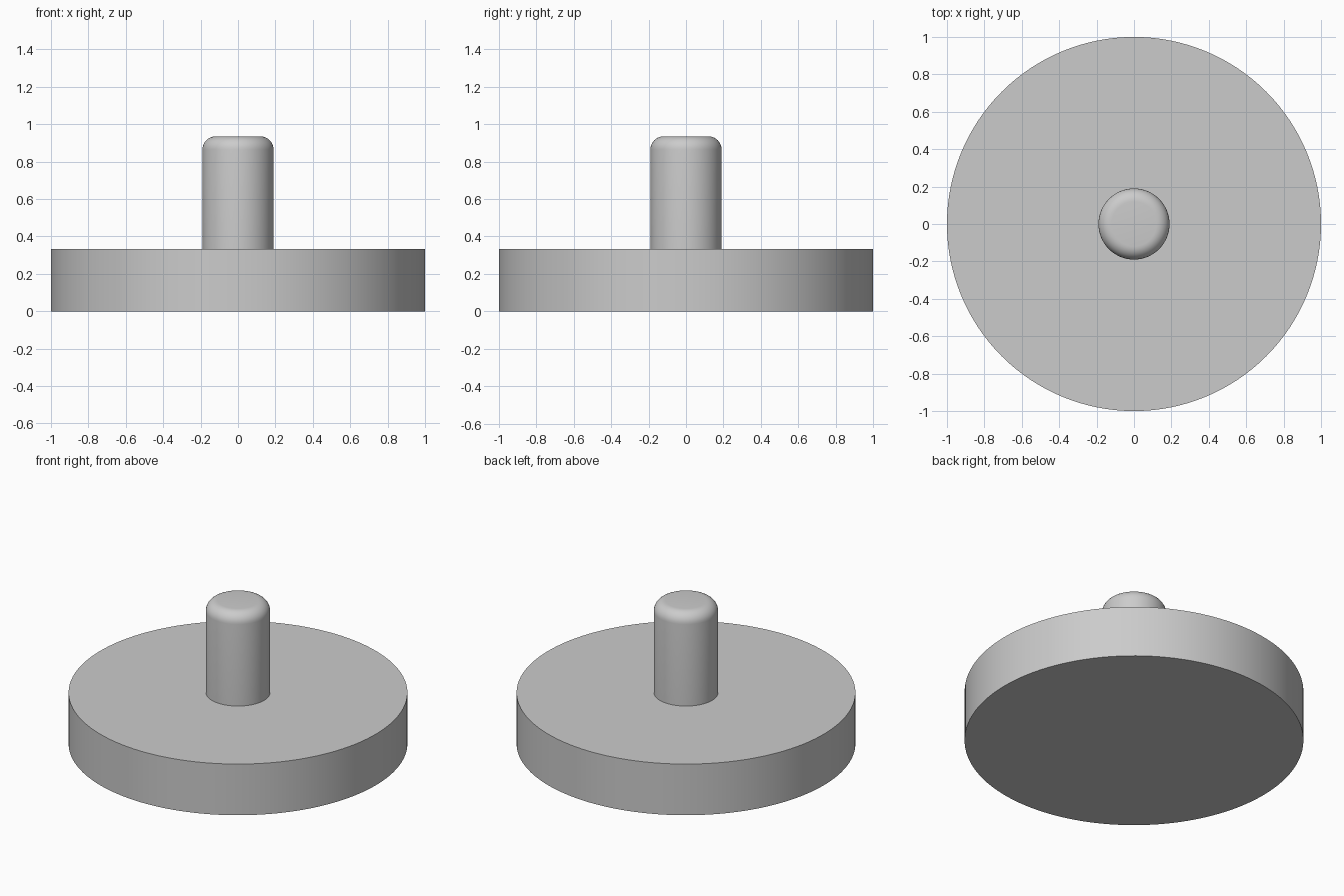
import bpy, bmesh, math

cube = bpy.data.objects.get("Cube")
if cube:
    bpy.data.objects.remove(cube, do_unlink=True)

# Plain grey used on every part
grey = bpy.data.materials.new("light_grey")
grey.use_nodes = True
colour = (0.6, 0.6, 0.6, 1)
grey.diffuse_color = colour
grey.node_tree.nodes["Principled BSDF"].inputs["Base Color"].default_value = colour


def cylinder(name, radius, bottom, top, sides, fillet=0):
    """Upright cylinder with an optional rounded top rim."""
    bm = bmesh.new()
    bmesh.ops.create_cone(bm, cap_ends=True, segments=sides, radius1=radius,
                          radius2=radius, depth=top - bottom)
    bmesh.ops.translate(bm, verts=bm.verts, vec=(0, 0, (top + bottom) / 2))
    if fillet:
        rim = [e for e in bm.edges if all(v.co.z > top - 0.001 for v in e.verts)]
        bmesh.ops.bevel(bm, geom=rim, offset=fillet, segments=8,
                        profile=0.5, affect='EDGES')
    mesh = bpy.data.meshes.new(name)
    bm.to_mesh(mesh)
    bm.free()
    mesh.materials.append(grey)
    obj = bpy.data.objects.new(name, mesh)
    bpy.context.collection.objects.link(obj)
    bpy.ops.object.select_all(action='DESELECT')
    obj.select_set(True)
    bpy.context.view_layer.objects.active = obj
    bpy.ops.object.shade_smooth_by_angle(angle=math.radians(30))
    return obj


# Wide flat base and the round-topped pin standing on it
cylinder("base_disc", 1.0, 0, 0.333, 128)
cylinder("centre_pin", 0.19, 0.333, 0.935, 64, fillet=0.07)
